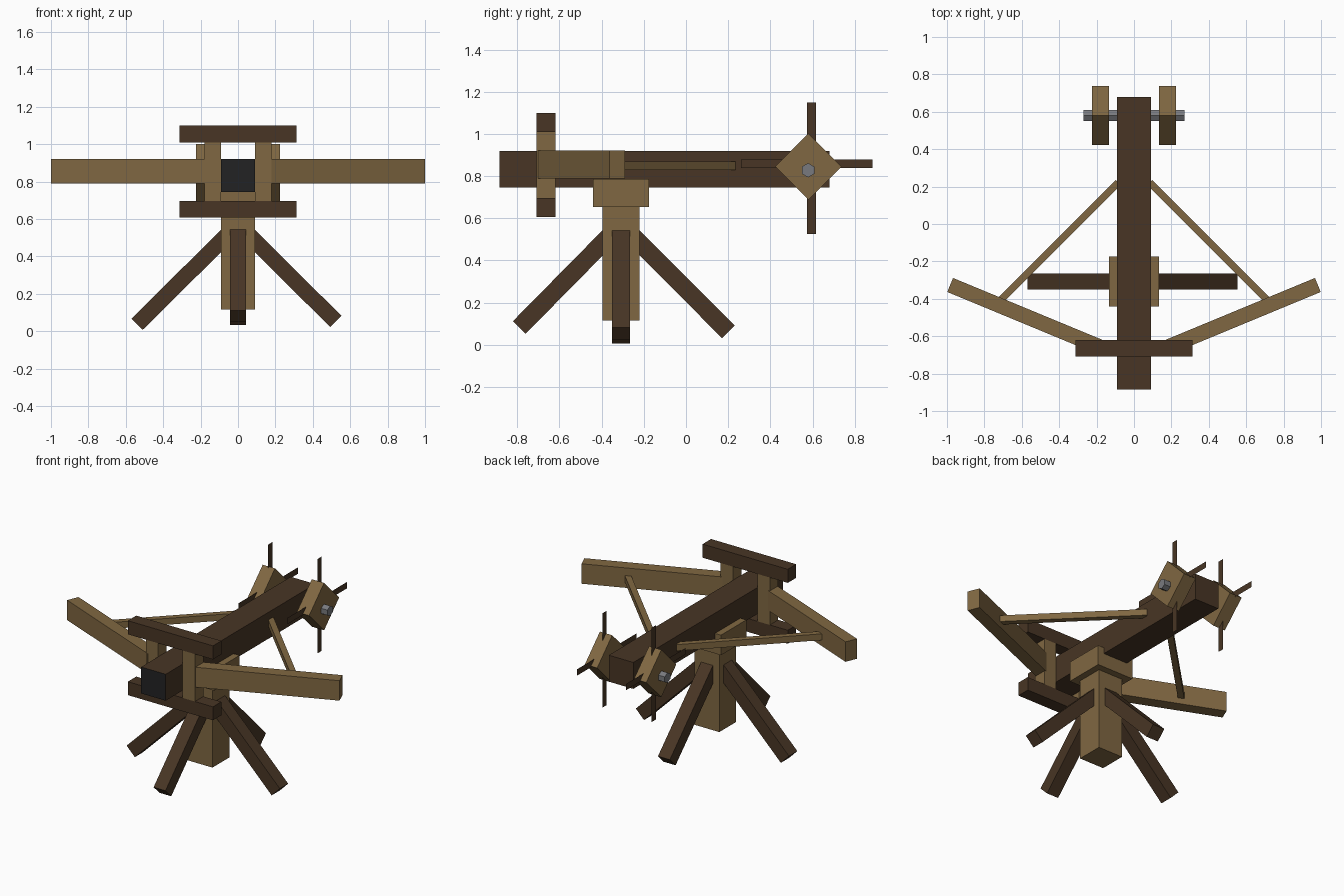
import bpy, bmesh, math
from mathutils import Vector, Matrix

if "Cube" in bpy.data.objects:
    bpy.data.objects.remove(bpy.data.objects["Cube"])


def material(name, rgb):
    m = bpy.data.materials.new(name)
    m.diffuse_color = (*rgb, 1)
    m.use_nodes = True
    m.node_tree.nodes["Principled BSDF"].inputs["Base Color"].default_value = m.diffuse_color
    return m


LIGHT = material("light wood", (0.216, 0.137, 0.054))
DARK = material("dark wood", (0.065, 0.036, 0.018))
STEEL = material("grey steel", (0.19, 0.195, 0.21))
BLACK = material("black bore", (0.016, 0.016, 0.017))


def finish(name, bm, *mats):
    me = bpy.data.meshes.new(name)
    bmesh.ops.recalc_face_normals(bm, faces=bm.faces)
    bm.to_mesh(me)
    bm.free()
    for m in mats:
        me.materials.append(m)
    ob = bpy.data.objects.new(name, me)
    bpy.context.collection.objects.link(ob)
    return ob


def box(name, x, y, z, mat, *extra):
    """Axis-aligned box from (min, max) ranges."""
    bm = bmesh.new()
    size = [b - a for a, b in (x, y, z)]
    mid = Vector([(a + b) / 2 for a, b in (x, y, z)])
    bmesh.ops.create_cube(bm, size=1, matrix=Matrix.Translation(mid) @ Matrix.Diagonal((*size, 1)))
    return finish(name, bm, mat, *extra)


def beam(name, start, end, width, height, mat):
    """Square-cut beam between two points, width kept horizontal."""
    a, b = Vector(start), Vector(end)
    d = (b - a).normalized()
    side = Vector((0, 0, 1)).cross(d).normalized()
    up = d.cross(side)
    rot = Matrix((d, side, up)).transposed().to_4x4()
    bm = bmesh.new()
    bmesh.ops.create_cube(bm, size=1, matrix=Matrix.Translation((a + b) / 2) @ rot
                          @ Matrix.Diagonal(((b - a).length, width, height, 1)))
    return finish(name, bm, mat)


def plate(name, x, y, z, mat):
    """Flat sheet facing sideways."""
    bm = bmesh.new()
    bm.faces.new([bm.verts.new((x, y[i], z[j])) for i, j in ((0, 0), (1, 0), (1, 1), (0, 1))])
    return finish(name, bm, mat)


# Main stock, with a black front end
stock = box("stock", (-0.09, 0.09), (-0.885, 0.68), (0.745, 0.92), DARK, BLACK)
for p in stock.data.polygons:
    if p.normal.y < -0.9:
        p.material_index = 1

# Bow frame crossbars
for name, z in (("upper_crossbar", (1.01, 1.10)), ("lower_crossbar", (0.607, 0.696))):
    box(name, (-0.312, 0.312), (-0.708, -0.62), z, DARK)

# Stand: head block, post and four splayed legs
PY = -0.308
box("head_block", (-0.134, 0.134), (-0.44, -0.175), (0.653, 0.786), LIGHT)
box("post", (-0.09, 0.09), (PY - 0.088, PY + 0.088), (0.115, 0.653), LIGHT)
for name, foot in (("left_leg", (-0.54, PY, 0.037)), ("right_leg", (0.523, PY, 0.052)),
                   ("front_leg", (0, -0.791, 0.082)), ("back_leg", (0, 0.201, 0.062))):
    beam(name, foot, (0, PY, 0.572), 0.087, 0.085, DARK)

# Paired parts: frame posts, bow arms, tension rods, winch blocks and handles
for side, s in (("left", -1), ("right", 1)):
    box(side + "_frame_post", sorted((s * 0.09, s * 0.18)), (-0.708, -0.62), (0.696, 1.01), LIGHT)
    beam(side + "_bow_arm", (s * 0.15, -0.671, 0.855), (s * 0.983, -0.326, 0.855), 0.081, 0.132, LIGHT)
    beam(side + "_tension_rod", (s * 0.71, -0.405, 0.849), (s * 0.083, 0.222, 0.849), 0.038, 0.042, LIGHT)
    block = beam(side + "_winch_block", (s * 0.135, 0, 0), (s * 0.225, 0, 0), 0.222, 0.222, LIGHT)
    block.data.transform(Matrix.Translation((0, 0.58, 0.845)) @ Matrix.Rotation(math.pi / 4, 4, 'X'))
    plate(side + "_upright_handle", s * 0.18, (0.573, 0.616), (0.525, 1.15), DARK)
    plate(side + "_level_handle", s * 0.18, (0.26, 0.885), (0.838, 0.88), DARK)

# Six-sided winch axle, with one edge pointing up
bm = bmesh.new()
bmesh.ops.create_cone(bm, cap_ends=True, segments=6, radius1=0.034, radius2=0.034, depth=0.54)
axle = finish("winch_axle", bm, STEEL)
axle.data.transform(Matrix.Rotation(math.pi / 2, 4, 'Y'))
top = max(v.co.z for v in axle.data.vertices)
if top < 0.0335:
    axle.data.transform(Matrix.Rotation(math.pi / 6, 4, 'X'))
axle.data.transform(Matrix.Translation((0, 0.579, 0.828)))
